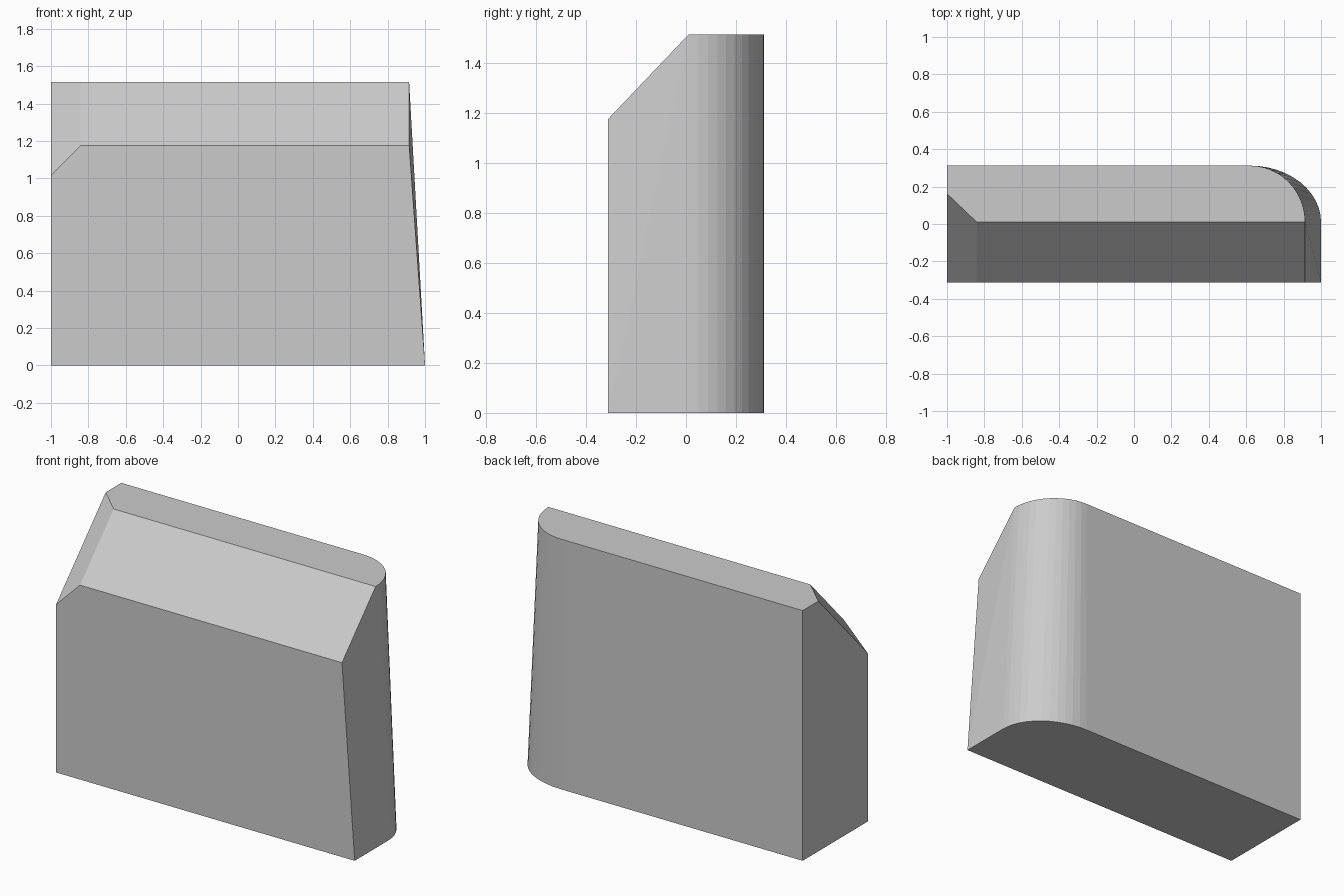
import bpy, bmesh, math
from mathutils import Vector

if "Cube" in bpy.data.objects:
    bpy.data.objects.remove(bpy.data.objects["Cube"])

FRONT, BACK, RIDGE = -0.312, 0.312, 0.01   # depth positions
SHOULDER, TOP = 1.177, 1.515               # heights of the front slope
BEND_X, STEPS = 0.62, 12                   # start of the rounded back corner

bm = bmesh.new()


def corner(reach, z):
    """Quarter ellipse from the right side round to the back."""
    pts = []
    for i in range(STEPS + 1):
        a = math.pi / 2 * i / STEPS
        pts.append(bm.verts.new((BEND_X + (reach - BEND_X) * math.cos(a),
                                 RIDGE + (BACK - RIDGE) * math.sin(a), z)))
    return pts


# Outline at the base and at the narrower top
low, high = corner(1.0, 0), corner(0.915, TOP)
low_back = bm.verts.new((-1, BACK, 0))
high_back = bm.verts.new((-1, BACK, TOP))
low_left = bm.verts.new((-1, FRONT, 0))
low_right = bm.verts.new((1, FRONT, 0))
shoulder_left = bm.verts.new((-1, FRONT, SHOULDER))
shoulder_right = bm.verts.new((0.915, FRONT, SHOULDER))
ridge_left = bm.verts.new((-1, RIDGE, TOP))

# Rounded corner and back
low_run, high_run = low + [low_back], high + [high_back]
for i in range(len(low_run) - 1):
    bm.faces.new((low_run[i], low_run[i + 1], high_run[i + 1], high_run[i]))

# Base, top, front, slope, left side and the two-part leaning right side
for face in (
    [low_left, low_right] + low_run,
    [ridge_left] + high_run,
    [low_left, low_right, shoulder_right, shoulder_left],
    [shoulder_left, shoulder_right, high[0], ridge_left],
    [low_left, shoulder_left, ridge_left, high_back, low_back],
    [low_right, low[0], high[0]],
    [low_right, high[0], shoulder_right],
):
    bm.faces.new(face)
bmesh.ops.recalc_face_normals(bm, faces=bm.faces)

# Slanted cut across the upper left front corner
a = Vector((-0.84, FRONT, SHOULDER))
b = Vector((-1, FRONT, SHOULDER - 0.16))
c = Vector((-0.84, RIDGE, TOP))
normal = (b - a).cross(c - a)
if normal.x < 0:
    normal.negate()
cut = bmesh.ops.bisect_plane(bm, geom=bm.verts[:] + bm.edges[:] + bm.faces[:],
                             plane_co=a, plane_no=normal, clear_inner=True)
bmesh.ops.holes_fill(bm, edges=[e for e in bm.edges if e.is_boundary])
bmesh.ops.recalc_face_normals(bm, faces=bm.faces)

mesh = bpy.data.meshes.new("block")
bm.to_mesh(mesh)
bm.free()
block = bpy.data.objects.new("block", mesh)
bpy.context.collection.objects.link(block)

grey = bpy.data.materials.new("light grey")
grey.diffuse_color = (0.6, 0.6, 0.6, 1)
grey.use_nodes = True
grey.node_tree.nodes["Principled BSDF"].inputs["Base Color"].default_value = grey.diffuse_color
mesh.materials.append(grey)
